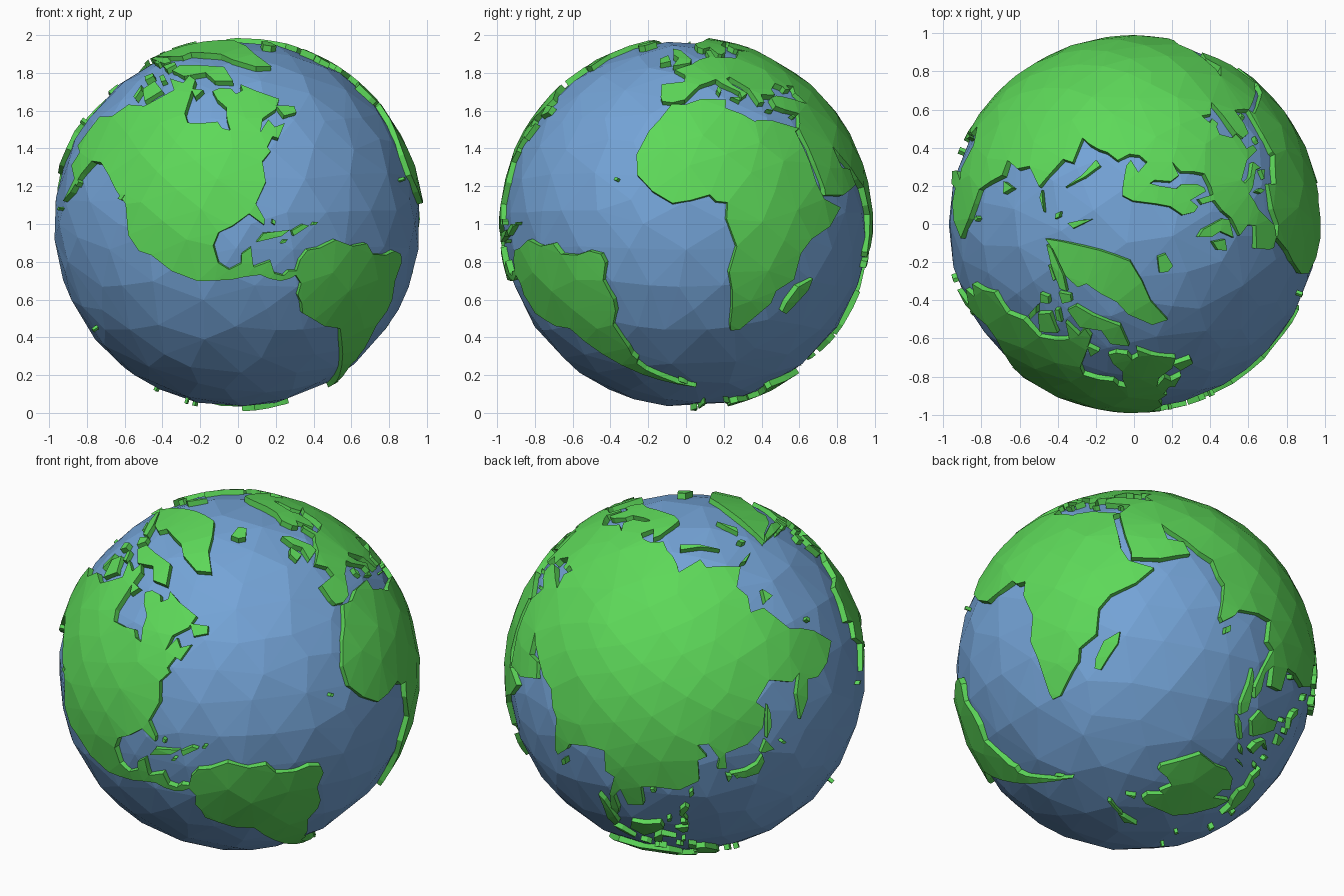
import bpy, bmesh, math
from mathutils import Vector
from mathutils.geometry import delaunay_2d_cdt

CENTRE = Vector((-0.005, 0, 1))
SEA_R, LAND_R = 0.966, 0.992
# Axes of the tilted globe: prime meridian, 90 east, north pole
POLE = Vector((-0.48, -0.07, 0.875)).normalized()
MERID = (Vector((1, 0, 0)) - POLE * POLE.x).normalized()
EAST = POLE.cross(MERID)


def material(name, rgb):
    m = bpy.data.materials.new(name)
    m.diffuse_color = (*rgb, 1)
    return m


SEA = material("sea_blue", (0.175, 0.37, 0.68))
LAND = material("land_green", (0.11, 0.69, 0.10))


def on_globe(lon, lat):
    """Stretched map projection: the cropped land map fills the whole sphere."""
    mil = math.degrees(1.25 * math.asinh(math.tan(math.radians(0.8 * lat))))
    la = math.radians(max(-89.3, min(89.3, 1.014 * (mil - 26))))
    lo = math.radians(15 + (lon - 10) * (1.07 - 0.00003 * lat * lat))
    return (MERID * math.cos(lo) + EAST * math.sin(lo)) * math.cos(la) + POLE * math.sin(la)


# Evenly spread points used inside the land masses
N = 420
SPREAD = []
for i in range(N):
    z = 1 - (2 * i + 1) / N
    t = i * math.pi * (3 - math.sqrt(5))
    r = math.sqrt(1 - z * z)
    SPREAD.append(Vector((r * math.cos(t), r * math.sin(t), z)))


def add_ring(bm, ring):
    # Coast points, long edges split
    pts = []
    for (a, b), (c, d) in zip(ring, ring[1:] + ring[:1]):
        n = max(1, math.ceil((on_globe(a, b) - on_globe(c, d)).length / 0.17))
        pts += [on_globe(a + (c - a) * k / n, b + (d - b) * k / n) for k in range(n)]
    mid = sum(pts, Vector()).normalized()
    u = mid.orthogonal().normalized()
    v = mid.cross(u)

    def flat(p):
        return Vector((p.dot(u), p.dot(v))) / (1 + p.dot(mid))

    coast = [flat(p) for p in pts]
    area = sum(a.x * b.y - a.y * b.x for a, b in zip(coast, coast[1:] + coast[:1]))
    if area < 0:
        coast.reverse()
    inner = [flat(p) for p in SPREAD
             if p.dot(mid) > -0.1 and min((p - q).length for q in pts) > 0.09]
    n = len(coast)
    out = delaunay_2d_cdt(coast + inner, [], [list(range(n))], 1, 1e-6)
    verts = {}
    for f in out[2]:
        for i in f:
            if i not in verts:
                x, y = out[0][i]
                k = x * x + y * y
                p = (u * 2 * x + v * 2 * y + mid * (1 - k)) / (1 + k)
                verts[i] = bm.verts.new(CENTRE + p * LAND_R)
        face = bm.faces.new([verts[i] for i in f])
        face.normal_update()
        if face.normal.dot(face.calc_center_median() - CENTRE) < 0:
            face.normal_flip()


def land(name, *rings):
    bm = bmesh.new()
    for ring in rings:
        add_ring(bm, ring)
    me = bpy.data.meshes.new(name)
    bm.to_mesh(me)
    bm.free()
    me.materials.append(LAND)
    ob = bpy.data.objects.new(name, me)
    bpy.context.collection.objects.link(ob)
    mod = ob.modifiers.new("thickness", 'SOLIDIFY')
    mod.thickness = 0.055
    mod.offset = -1


def spot(lon, lat, w=1.5, h=1.2):
    return [(lon - w, lat), (lon, lat - h), (lon + w, lat), (lon, lat + h)]


# Ocean ball with irregular facets
bpy.ops.mesh.primitive_ico_sphere_add(subdivisions=4, radius=SEA_R, location=CENTRE)
ocean = bpy.context.object
ocean.name = "ocean"
ocean.data.materials.append(SEA)
dec = ocean.modifiers.new("facets", 'DECIMATE')
dec.ratio = 0.42

# Continents (longitude, latitude)
land("north_america", [
    (-168, 66), (-157, 71), (-141, 69.6), (-128, 70.5), (-115, 68), (-95, 68), (-94, 71.5),
    (-88, 68.5), (-82, 69.5), (-81, 67.5), (-87, 65), (-94, 61), (-94, 58.5), (-88, 56.5),
    (-82.5, 55), (-82, 53), (-79.5, 51.5), (-78.7, 54.5), (-76.5, 57), (-78, 60), (-77.5, 62.5),
    (-73.5, 62.2), (-69.5, 60.5), (-69.5, 58.8), (-66, 58.7), (-64.5, 60.3), (-61.5, 57),
    (-56, 52), (-60, 50.2), (-66.5, 50), (-70, 47.3), (-65, 49), (-64.5, 46.5), (-60.5, 46),
    (-65.5, 43.5), (-67, 44.7), (-70.5, 43), (-70, 41.7), (-74, 40.5), (-75.7, 35.3), (-81, 31.5),
    (-80.2, 26.5), (-81, 25.2), (-82.7, 28), (-84, 30), (-90, 29.3), (-94.5, 29.5), (-97.3, 27),
    (-97.7, 22), (-95.5, 18.7), (-91.5, 18.6), (-90.3, 21), (-87, 21.4), (-88.3, 17), (-92, 14.5),
    (-96, 15.7), (-105.5, 20), (-112, 26), (-117, 32.5), (-121, 35), (-124, 40), (-124, 47.5),
    (-133, 56), (-139, 59.7), (-146, 61), (-152, 59.2), (-158, 56), (-164, 54.6), (-157.5, 58.7),
    (-165.5, 62), (-161, 64.3)])
land("central_america", [
    (-88.3, 17), (-88.5, 15.8), (-83.3, 15), (-83.7, 11), (-81.5, 9), (-79.5, 9.5), (-77.3, 8.3),
    (-78, 7.2), (-80.2, 7.2), (-83, 8), (-85.7, 10.3), (-87.7, 12.8), (-92, 14.5)])
land("south_america", [
    (-77.3, 8.3), (-75, 10.8), (-71.7, 12.3), (-68, 11), (-62, 10.6), (-57, 6), (-51.5, 4.3),
    (-50, 0), (-44, -2.7), (-39, -3.2), (-35.2, -5.5), (-35, -8.5), (-39, -13), (-39.5, -19.5),
    (-42, -22.8), (-48.5, -26), (-53.5, -34), (-57, -36.3), (-58, -38.3), (-62.3, -39),
    (-65, -42), (-66, -46), (-69, -50.5), (-65.3, -54.8), (-70, -55.3), (-74.5, -51), (-74, -42),
    (-71.7, -30), (-70.3, -18.3), (-76.2, -14), (-81.2, -5.5), (-80, -2), (-80, 1), (-77.5, 4),
    (-78, 7.2)])
land("africa", [
    (-5.9, 35.8), (-9.7, 31), (-13, 27.7), (-17, 21), (-17.4, 14.7), (-13.3, 8.8), (-7.7, 4.4),
    (-2, 4.8), (4, 6.3), (6, 4.3), (9.5, 4), (9.3, -1), (13.5, -9), (11.8, -17), (14.5, -22.5),
    (18.3, -33), (20, -34.8), (25.7, -34), (32.5, -27.5), (35.5, -24), (35, -20), (40.7, -15),
    (39, -7), (41.5, -1.7), (48, 4.5), (51.3, 11.8), (43.3, 11.6), (39.5, 15.5), (37, 21),
    (32.6, 29.8), (34.3, 31.2), (25, 31.6), (20, 31), (19, 30.3), (15.3, 32.3), (10.3, 34),
    (10.8, 37), (3, 36.9), (-2, 35.2)])
land("europe", [
    (44, 66), (40, 64.7), (35, 64.3), (33, 66.7), (41, 66.5), (40, 67.8), (31, 70.2), (25, 71),
    (19, 69.8), (13, 66), (10, 63.6), (5, 61.5), (5.5, 59), (7.5, 58), (10.7, 59.3), (12.8, 55.5),
    (14.3, 55.6), (16.5, 57), (18.5, 60), (17.3, 61.5), (21.5, 64.5), (24.5, 65.8), (25, 64.8),
    (21.3, 62), (22.5, 60), (29, 60), (23.5, 59.2), (21.5, 56.5), (19.5, 54.5), (14, 54), (11, 54),
    (10.5, 57.6), (8.2, 57), (8.7, 54), (4.5, 52.5), (1.6, 50.5), (-1.5, 49.5), (-4.7, 48.4),
    (-1.3, 46), (-1.6, 43.5), (-9, 43.2), (-9.3, 38.7), (-8.8, 37), (-5.6, 36.2), (-2, 36.9),
    (0, 39), (3.2, 42), (6, 43), (8.8, 44.3), (10.5, 42.7), (15.8, 40), (16, 38), (18.4, 40),
    (14, 42.5), (12.4, 44.8), (13.7, 45.5), (19.4, 41.8), (21.5, 37), (23.5, 37.5), (23, 40.3),
    (26.5, 40.7), (28.5, 41.3), (27.8, 43), (30.5, 46), (33.3, 45.5), (34, 44.5), (36.5, 45.2),
    (35.5, 46.5), (39, 47.2)])
land("northern_asia", [
    (39, 47.2), (60, 50), (90, 49.5), (120, 49), (140.3, 48.5), (141, 53), (137, 54), (143, 59.3),
    (155, 59.5), (160, 61.5), (156.5, 57), (156.8, 51.2), (162, 56), (164, 60), (170.5, 60.2),
    (179.5, 62.5), (190, 66), (180, 69), (170, 69.8), (160, 69.8), (150, 71.5), (140, 72.6),
    (130, 71), (125, 73.5), (113, 74), (104, 77.5), (90, 75.5), (81, 73), (72, 73), (73, 68.5),
    (67, 69), (60, 69), (54, 68.5), (46, 68.3), (44, 66)])
land("southern_asia", [
    (39, 47.2), (38, 44.5), (41.5, 41.7), (36, 41.5), (31.5, 41.3), (28.8, 41), (26.5, 39.8),
    (27.3, 37), (30.5, 36.5), (35.8, 36.6), (35, 33), (34.3, 31.2), (35, 29.5), (39, 21.5),
    (43, 15), (43.7, 12.9), (52, 16), (59.5, 22.5), (56.3, 26), (51.5, 24.5), (48, 30), (51, 28.5),
    (57, 26.8), (61.5, 25.2), (66.5, 25), (70, 21), (72.8, 19.5), (76.5, 9), (78, 8.2), (80.2, 13),
    (80.5, 15.7), (86.5, 20.3), (91.5, 22.7), (94.3, 16.5), (97.5, 16.5), (98.5, 9), (101, 3),
    (104, 1.4), (103.3, 4.5), (100, 9), (100.8, 13.3), (105, 8.8), (109.2, 12), (106, 18.5),
    (110, 21), (117, 23.5), (121.8, 29), (119.5, 35), (122, 37), (118, 39), (121.5, 40.5),
    (126.2, 37.5), (126.4, 34.5), (129.3, 35.5), (127.7, 39.5), (135, 43.5), (140.3, 48.5),
    (120, 49), (90, 49.5), (60, 50)])
land("australia", [
    (114, -22), (122, -18), (126, -14), (130.5, -12), (136.5, -12), (135.7, -15), (139.5, -17.5),
    (142.3, -10.8), (145.5, -15), (150, -22.5), (153.5, -28), (150, -37.5), (146, -39),
    (140.5, -38), (138, -33.5), (135.5, -34.8), (131, -31.5), (124, -33), (118, -35), (115, -34)])
land("greenland", [
    (-73, 78.3), (-60, 82), (-35, 83.6), (-18, 81.5), (-19, 76), (-22, 71), (-32, 68), (-40, 65),
    (-44, 60), (-50, 62), (-53.5, 67), (-52, 70), (-58, 75.5), (-68, 76)])

# Islands
land("north_american_arctic_islands",
     [(-90, 80.5), (-75, 83), (-62, 82.3), (-76, 78.5), (-82, 76.3), (-89, 77)],
     [(-89, 73.5), (-80, 73.7), (-72, 71), (-62, 66.5), (-66, 62), (-73, 64.5), (-73, 67.8), (-85, 70)],
     [(-117, 72.8), (-106, 73.2), (-102, 69.5), (-115, 69.2)],
     [(-125, 72), (-119, 74.2), (-118.5, 72.8), (-123, 71.2)],
     [(-92, 76.5), (-80, 75.6), (-82, 74.6), (-92, 74.7)],
     [(-116, 76.4), (-106, 76), (-106, 74.9), (-115, 74.9)],
     [(-101, 73.8), (-97, 73.8), (-97, 71.6), (-101, 72)],
     [(-86, 66), (-81, 64), (-86.5, 63.4)], [(-97, 80.5), (-91, 80), (-90, 78.5), (-95, 78.3)])
land("atlantic_islands", [(-59, 51), (-53, 48.5), (-54, 46.8), (-59, 47.7)],
     [(-24, 65.5), (-16, 66.4), (-13.7, 65), (-19, 63.3), (-22.5, 64)],
     [(-5, 58.6), (-2, 57.5), (1.6, 52.7), (1, 51), (-5.3, 50.1), (-3, 53.5), (-5, 55.5)],
     [(-10, 54), (-7, 55.3), (-6, 52.3), (-10, 51.7)], spot(-24, 15, 0.8, 0.6), spot(-59.5, -51.7))
land("caribbean_islands", [(-84.8, 21.9), (-82, 23.2), (-74.3, 20.3), (-77.5, 19.9)],
     [(-74, 19.8), (-70, 19.8), (-68.5, 18.5), (-74, 18.2)],
     spot(-66.4, 18.2, 1, 0.5), spot(-77.3, 18.1, 1.1, 0.5), spot(-78, 24.6, 0.6, 0.9))
land("mediterranean_islands", [(12.5, 38), (15.5, 38.2), (15.2, 36.8)], spot(9.1, 40.3, 0.8, 1.5),
     spot(24.8, 35.2, 1.2, 0.3), spot(33.2, 35.1, 1, 0.5))
land("eurasian_arctic_islands",
     [(12, 79.7), (26, 80.2), (20, 78.2), (16, 76.8)], [(52, 71), (56, 74), (68, 76.8), (59, 74), (57, 70.7)],
     [(95, 80.9), (104, 79), (100, 78)], [(138, 75.8), (150, 75.2), (142, 73.7)], spot(180, 71.2, 2, 0.5),
     spot(55, 80.6, 6, 0.6))
land("east_asian_islands", [(142, 54), (143.5, 52), (143.8, 49), (142.2, 46), (142, 50)],
     [(140.2, 42), (141.8, 45.4), (145.3, 43.3), (142, 42.2)],
     [(131, 34), (136, 36), (139.5, 38.5), (141, 41.3), (142, 39.5), (140.6, 35.8), (135.8, 33.6)],
     [(129.8, 33.2), (131.8, 33.4), (131, 31.2)], spot(133.4, 33.6, 1, 0.6), spot(121, 23.7, 0.8, 1.5),
     spot(109.8, 19.2, 1, 0.8), spot(80.8, 7.6, 1, 1.8), spot(149, 45.3, 1.2, 0.5))
land("south_east_asian_islands",
     [(120, 16), (120.8, 18.5), (122.3, 18), (121.7, 14.5), (124, 12.7), (120.7, 13.8)],
     [(122, 7), (125.5, 9.7), (126.4, 7.2), (125.3, 5.7)], spot(123.5, 10.8, 1.3, 1), spot(118.7, 10, 0.8, 1.1),
     [(109, 1.5), (113, 3.2), (117, 7), (119, 5), (117.8, 1), (116, -3.8), (110.3, -2.8)],
     [(95.4, 5.6), (98, 4.4), (103.5, -0.5), (106, -3), (105.6, -5.8), (102, -4), (98.5, 1.5)],
     [(105.2, -6.7), (108.5, -6.5), (114.4, -7.6), (114.3, -8.7), (108, -7.8)],
     [(119.2, -3), (120, 0.8), (125, 1.6), (121, 0), (123, -4.5), (120.5, -5.5)],
     [(123.5, -10.3), (127, -8.3), (124.5, -9)], spot(119, -8.6, 2.2, 0.5), spot(128, 1, 0.7, 1.2), spot(129, -3.1, 1.4, 0.4))
land("new_guinea", [(131, -0.8), (134, -0.8), (135.2, -3.2), (138, -1.7), (144.5, -3.9), (147.8, -6.2),
                    (150.5, -10.5), (146, -8.7), (142.5, -9.2), (138.3, -8.2), (137.8, -5.3), (133, -4)])
land("pacific_islands", [(172.7, -34.6), (175.5, -36.8), (178.4, -37.8), (175.3, -41.5), (174, -39.3)],
     [(172.7, -40.6), (174.2, -41.5), (170.8, -45.8), (168.5, -46.6), (166.6, -45.8)],
     [(144.8, -40.8), (148.3, -40.9), (146.8, -43.5)], spot(151, -5.3, 1.7, 0.7), spot(160, -9, 1.6, 0.8),
     spot(165.5, -21.3, 1.2, 0.8), spot(178, -17.8, 1, 0.6), spot(-155.5, 19.7, 0.8, 0.7),
     spot(-154, 57.5, 1.2, 0.7), spot(-126, 49.6, 1.6, 0.7), spot(-168, 53.2, 1.6, 0.4))
land("madagascar", [(49.3, -12.2), (50.3, -15.8), (47.2, -25), (44.2, -25), (43.4, -22), (44.5, -16.5)])
